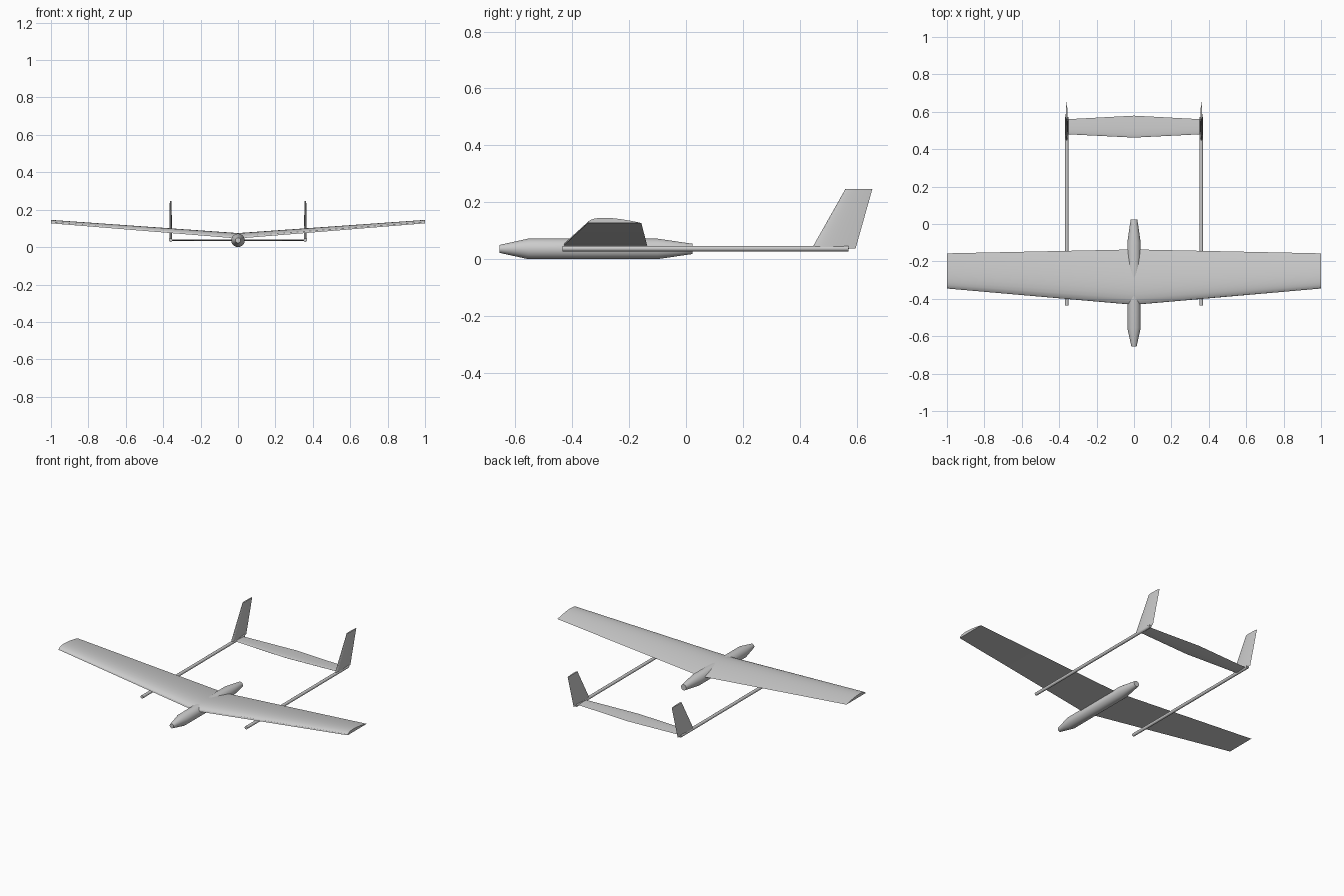
import bpy, bmesh, math
from mathutils import Vector

if "Cube" in bpy.data.objects:
    bpy.data.objects.remove(bpy.data.objects["Cube"])

BOOM_X, BOOM_Z = 0.36, 0.037


def loft(name, rings, smooth=0):
    """Skin a list of equal-length closed rings and cap both ends."""
    bm = bmesh.new()
    vr = [[bm.verts.new(p) for p in ring] for ring in rings]
    n = len(vr[0])
    for a, b in zip(vr, vr[1:]):
        for i in range(n):
            j = (i + 1) % n
            bm.faces.new((a[i], a[j], b[j], b[i]))
    bm.faces.new(vr[0])
    bm.faces.new(vr[-1])
    bmesh.ops.recalc_face_normals(bm, faces=bm.faces[:])
    me = bpy.data.meshes.new(name)
    bm.to_mesh(me)
    bm.free()
    ob = bpy.data.objects.new(name, me)
    bpy.context.collection.objects.link(ob)
    if smooth:
        bpy.ops.object.select_all(action='DESELECT')
        ob.select_set(True)
        bpy.context.view_layer.objects.active = ob
        bpy.ops.object.shade_smooth_by_angle(angle=math.radians(smooth))
    return ob


def foil(thick, flat_bottom, n=14):
    """Unit-chord section as (chord, height) pairs, leading edge at 0."""
    def h(x):
        return thick * max(0, 2.969 * math.sqrt(x) - 1.26 * x - 3.516 * x**2
                           + 2.843 * x**3 - 1.036 * x**4)
    xs = [(1 - math.cos(math.pi * i / n)) / 2 for i in range(n + 1)]
    top = [(x, h(x)) for x in xs]
    low = [(x, 0 if flat_bottom else -h(x)) for x in reversed(xs[1:-1])]
    return top + low


def span_ring(sec, x, y0, y1, z):
    c = y1 - y0
    return [Vector((x, y0 + u * c, z + v * c)) for u, v in sec]


def fin_ring(sec, x, y0, y1, z):
    c = y1 - y0
    return [Vector((x + v * c, y0 + u * c, z)) for u, v in sec]


def tube(name, x, z, stations, sides):
    """Round body along y from (y, radius) stations."""
    rings = [[Vector((x + r * math.cos(2 * math.pi * i / sides), y,
                      z + r * math.sin(2 * math.pi * i / sides)))
              for i in range(sides)] for y, r in stations]
    return loft(name, rings, 30)


# Fuselage pod
tube("fuselage", 0, 0.036,
     [(-0.655, 0.014), (-0.555, 0.036), (-0.10, 0.036), (0.023, 0.018)], 32)

# Main wing: flat-bottomed, tapered, with dihedral
sec = foil(0.098, True)
loft("main_wing", [span_ring(sec, -1, -0.345, -0.157, 0.127),
                   span_ring(sec, 0, -0.432, -0.136, 0.046),
                   span_ring(sec, 1, -0.345, -0.157, 0.127)], 25)

# Horizontal tailplane between the booms
sec = foil(0.04, False)
loft("tailplane", [span_ring(sec, -BOOM_X, 0.48, 0.56, BOOM_Z),
                   span_ring(sec, 0, 0.462, 0.579, BOOM_Z),
                   span_ring(sec, BOOM_X, 0.48, 0.56, BOOM_Z)], 25)

# Twin booms and swept fins
sec = foil(0.05, False)
for side, s in (("left", -1), ("right", 1)):
    tube(side + "_boom", s * BOOM_X, BOOM_Z, [(-0.435, 0.0095), (0.572, 0.0095)], 16)
    loft(side + "_fin", [fin_ring(sec, s * BOOM_X, 0.442, 0.596, BOOM_Z),
                         fin_ring(sec, s * BOOM_X, 0.56, 0.655, 0.246)], 25)
